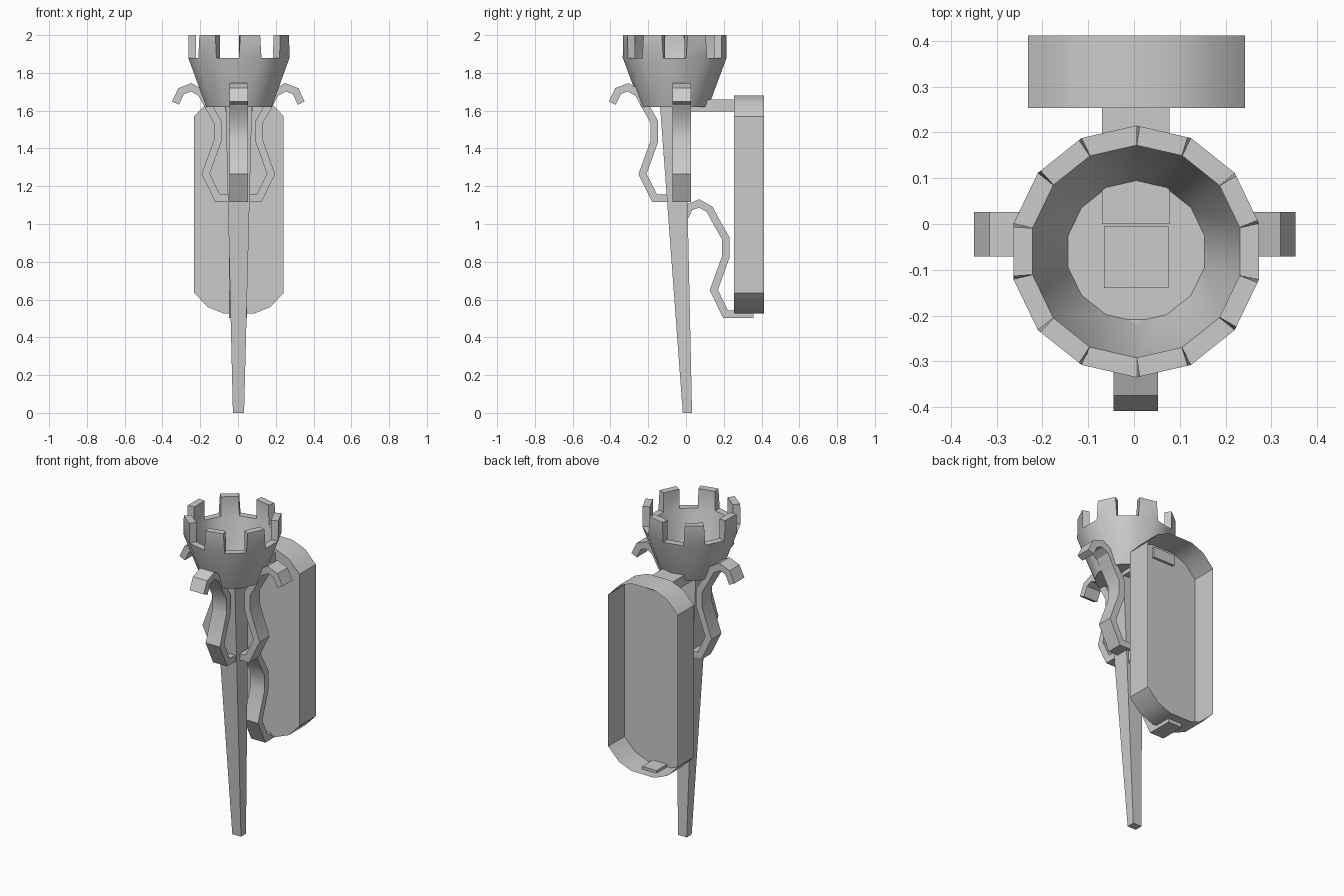
import bpy, bmesh, math
from mathutils import Vector, Matrix

if "Cube" in bpy.data.objects:
    bpy.data.objects.remove(bpy.data.objects["Cube"])


def finish(name, bm, smooth=True):
    bmesh.ops.recalc_face_normals(bm, faces=bm.faces)
    me = bpy.data.meshes.new(name)
    bm.to_mesh(me)
    bm.free()
    ob = bpy.data.objects.new(name, me)
    bpy.context.collection.objects.link(ob)
    if smooth:
        bpy.ops.object.select_all(action='DESELECT')
        ob.select_set(True)
        bpy.context.view_layer.objects.active = ob
        bpy.ops.object.shade_smooth_by_angle(angle=math.radians(30))
    return ob


def box(name, bottom, top):
    """Box between two rectangles (x0, x1, y0, y1, z)."""
    bm = bmesh.new()
    rings = []
    for x0, x1, y0, y1, z in (bottom, top):
        rings.append([bm.verts.new((x, y, z)) for x, y in
                      ((x0, y0), (x1, y0), (x1, y1), (x0, y1))])
    a, b = rings
    bm.faces.new(a)
    bm.faces.new(b)
    for i in range(4):
        j = (i + 1) % 4
        bm.faces.new((a[i], a[j], b[j], b[i]))
    return finish(name, bm, False)


def strip(name, path, matrix, thick=0.04, width=0.097):
    """Mitred flat bar following (distance, z) points, placed by matrix."""
    pts = [Vector(p) for p in path]
    bm = bmesh.new()
    rings = []
    for i, p in enumerate(pts):
        d0 = (p - pts[max(i - 1, 0)]) if i else pts[1] - p
        d1 = (pts[i + 1] - p) if i < len(pts) - 1 else d0
        n0 = Vector((-d0.y, d0.x)).normalized()
        n1 = Vector((-d1.y, d1.x)).normalized()
        m = (n0 + n1).normalized()
        m *= thick / 2 / m.dot(n0)
        rings.append([bm.verts.new(matrix @ Vector((s * width / 2, -q.x, q.y)))
                      for q, s in ((p + m, -1), (p + m, 1), (p - m, 1), (p - m, -1))])
    for a, b in zip(rings, rings[1:]):
        for i in range(4):
            j = (i + 1) % 4
            bm.faces.new((a[i], a[j], b[j], b[i]))
    bm.faces.new(rings[0])
    bm.faces.new(rings[-1])
    return finish(name, bm)


# Tapered, leaning square shaft
box("shaft", (-0.027, 0.032, -0.017, 0.032, 0), (-0.066, 0.075, -0.14, -0.004, 1.66))

# Crenellated cup: 14-sided double wall with merlons on alternate sides
N, CX, CY = 14, 0.005, -0.06
bm = bmesh.new()
rings = []
for r, z in ((0.178, 1.62), (0.275, 1.88), (0.232, 1.88), (0.153, 1.655)):
    rings.append([bm.verts.new((CX + r * math.cos(t), CY + r * math.sin(t), z))
                  for t in (-math.pi / 2 + 2 * math.pi * k / N for k in range(N))])
bm.faces.new(rings[0])
bm.faces.new(rings[3])
for n, (a, b) in enumerate(zip(rings, rings[1:])):
    for k in range(N):
        j = (k + 1) % N
        if n == 1 and k % 2 == 0:
            base = [a[k], a[j], b[j], b[k]]
            mid_o, mid_i = (a[k].co + a[j].co) / 2, (b[k].co + b[j].co) / 2
            top = [bm.verts.new(m + (v.co - m) * s + Vector((0, 0, 0.12)))
                   for v, m, s in zip(base, (mid_o, mid_o, mid_i, mid_i),
                                      (0.88, 0.88, 0.98, 0.98))]
            bm.faces.new(top)
            for i in range(4):
                h = (i + 1) % 4
                bm.faces.new((base[i], base[h], top[h], top[i]))
        else:
            bm.faces.new((a[k], a[j], b[j], b[k]))
finish("cup", bm)

# Scrolled brackets: front, left, right, and one lower at the back
scroll = [(0.39, 1.64), (0.36, 1.703), (0.307, 1.724), (0.252, 1.693), (0.213, 1.62),
          (0.167, 1.54), (0.167, 1.44), (0.23, 1.265), (0.167, 1.137), (0.02, 1.137)]
strip("front_bracket", scroll, Matrix.Translation((0.004, 0, 0)))
for side, name in ((1, "right_bracket"), (-1, "left_bracket")):
    strip(name, [(d - 0.057, z) for d, z in scroll],
          Matrix.Translation((0.002, -0.022, 0)) @ Matrix.Rotation(side * math.pi / 2, 4, 'Z'))
strip("back_bracket", scroll, Matrix.Translation((0, 0.377, -0.615)))

# Wall plate: thin shell, open at the back
quarter = [(0.237, 0.525), (0.165, 0.56), (0.075, 0.0)]
half = [(0.078, 0.525), (0.165, 0.56), (0.237, 0.635),
        (0.237, 1.57), (0.165, 1.645), (0.078, 1.68)]
outline = half + [(-x, z) for x, z in reversed(half)]
bm = bmesh.new()
front, back = ([bm.verts.new((x + 0.005, y, z)) for x, z in outline] for y in (0.253, 0.412))
bm.faces.new(front)
for i in range(len(outline)):
    j = (i + 1) % len(outline)
    bm.faces.new((front[i], front[j], back[j], back[i]))
finish("wall_plate", bm)

# Arm joining the cup to the wall plate
box("connector", (-0.07, 0.078, 0.0, 0.268, 1.595), (-0.07, 0.078, 0.0, 0.268, 1.66))
